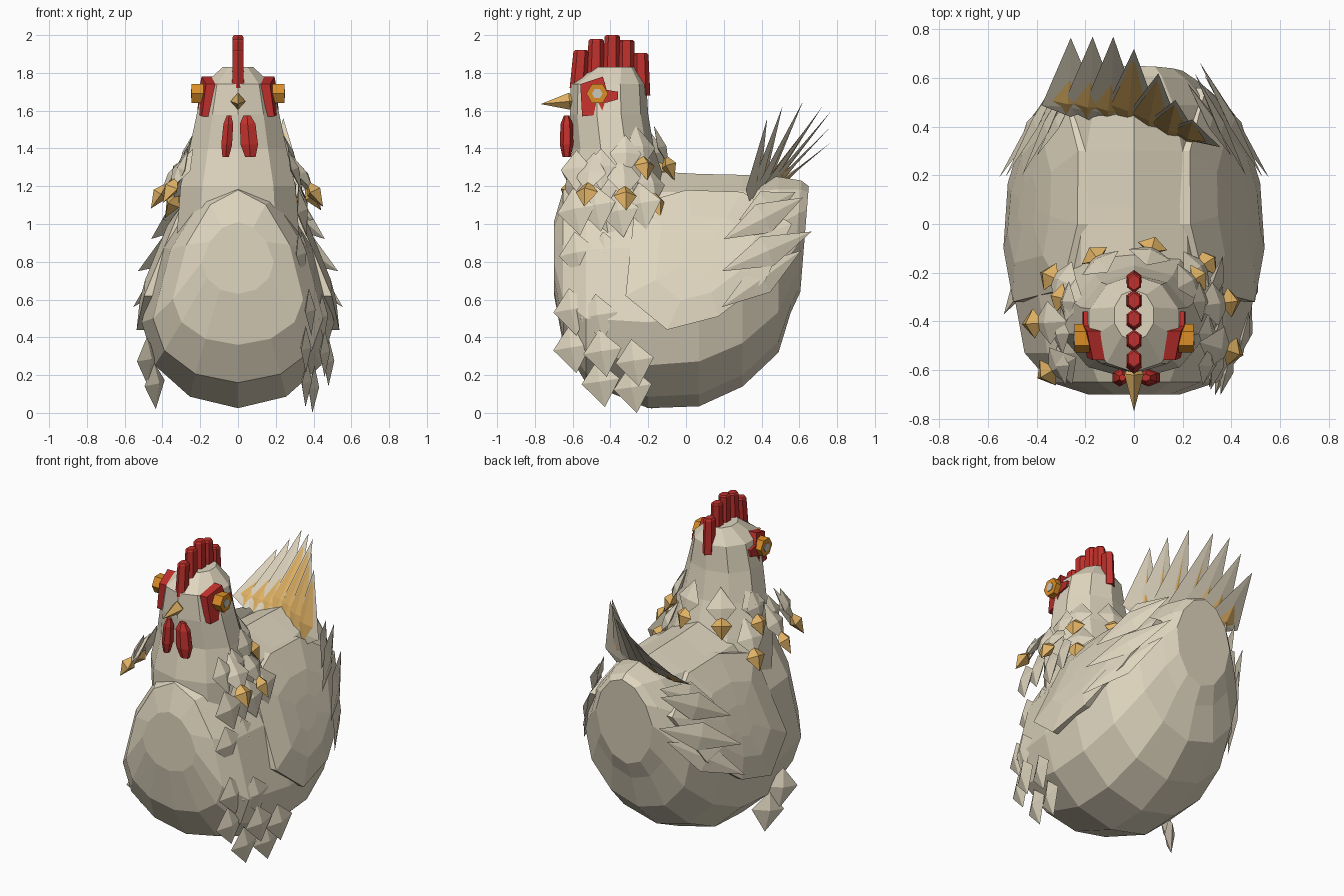
import bpy, bmesh
from math import sin, cos, pi, sqrt
from mathutils import Vector

if "Cube" in bpy.data.objects:
    bpy.data.objects.remove(bpy.data.objects["Cube"])


def material(name, rgb):
    m = bpy.data.materials.new(name)
    m.use_nodes = True
    m.diffuse_color = (*rgb, 1)
    node = next(n for n in m.node_tree.nodes if n.type == "BSDF_PRINCIPLED")
    node.inputs["Base Color"].default_value = (*rgb, 1)
    node.inputs["Roughness"].default_value = 0.9
    return m


cream = material("cream plumage", (0.74, 0.67, 0.52))
gold = material("golden tips", (0.75, 0.45, 0.13))
red = material("comb red", (0.53, 0.03, 0.025))
orange = material("eye orange", (0.70, 0.27, 0.02))
grey = material("pupil grey", (0.58, 0.58, 0.52))


def build(name, pieces, mat):
    """Join closed pieces (verts, faces) into one flat-shaded object."""
    bm = bmesh.new()
    for verts, faces in pieces:
        vs = [bm.verts.new(v) for v in verts]
        for f in faces:
            bm.faces.new([vs[i] for i in f])
    bmesh.ops.recalc_face_normals(bm, faces=bm.faces)
    me = bpy.data.meshes.new(name)
    bm.to_mesh(me)
    bm.free()
    me.materials.append(mat)
    bpy.context.collection.objects.link(bpy.data.objects.new(name, me))


def loft(rings):
    """Skin equal rings of points and cap both ends."""
    n = len(rings[0])
    verts = [p for r in rings for p in r]
    faces = [(k*n + i, k*n + (i+1) % n, (k+1)*n + (i+1) % n, (k+1)*n + i)
             for k in range(len(rings) - 1) for i in range(n)]
    return verts, faces + [tuple(range(n)), tuple(range(len(verts) - n, len(verts)))]


def kite(a, b, normal, width, bulge, shoulder=0.45):
    """Faceted feather from a to b, widest at the shoulder."""
    a, b, normal = Vector(a), Vector(b), Vector(normal)
    along = (b - a).normalized()
    side = along.cross(normal).normalized()
    out = side.cross(along).normalized()
    mid = a.lerp(b, shoulder)
    verts = [a, b, mid + side*width, mid + out*bulge, mid - side*width, mid - out*bulge]
    ring = (2, 3, 4, 5)
    return verts, [(e, ring[i], ring[(i+1) % 4]) for e in (0, 1) for i in range(4)]


def hexagon_prism(y, z, r, x0, x1):
    return loft([[(x, y + r*cos(i*pi/3), z + r*sin(i*pi/3)) for i in range(6)] for x in (x0, x1)])


# Body: egg-shaped sections from breast to rump (y, bottom, widest, top, half width)
SECTIONS = [(-0.70, 0.63, 0.80, 1.01, 0.19), (-0.65, 0.36, 0.60, 1.18, 0.345),
            (-0.53, 0.16, 0.50, 1.23, 0.45), (-0.20, 0.025, 0.48, 1.28, 0.51),
            (0.07, 0.035, 0.51, 1.265, 0.51), (0.30, 0.14, 0.60, 1.26, 0.465),
            (0.49, 0.32, 0.75, 1.25, 0.38), (0.61, 0.53, 0.88, 1.23, 0.27),
            (0.65, 0.64, 0.95, 1.20, 0.20)]


def taper(u):
    """Narrow the upper half of a section."""
    return 1 - 0.17*max(0, u)


def egg(y, bottom, widest, top, w):
    pts = []
    for i in range(12):
        u = cos(i*pi/6)
        z = widest + u*(top - widest if u > 0 else widest - bottom)
        lean = 0.08*(top - z) if y > 0.55 else 0
        pts.append((w*sin(i*pi/6)*taper(u), y - lean, z))
    return pts


build("body", [loft([egg(*s) for s in SECTIONS])], cream)


def flank(y, z):
    """Half width of the body at a given length and height."""
    for p, q in zip(SECTIONS, SECTIONS[1:]):
        if y <= q[0]:
            t = max(0, (y - p[0])/(q[0] - p[0]))
            _, bottom, widest, top, w = [u + (v-u)*t for u, v in zip(p, q)]
            u = (z - widest)/(top - widest if z > widest else widest - bottom)
            return w*sqrt(max(0, 1 - u*u))*taper(u)
    return 0.19


# Neck and head: one tapering column (height, front, back, half width)
COLUMN = [(0.95, -0.64, 0.02, 0.34), (1.20, -0.64, -0.10, 0.32), (1.40, -0.60, -0.17, 0.27),
          (1.58, -0.615, -0.20, 0.23), (1.74, -0.61, -0.21, 0.19), (1.83, -0.48, -0.27, 0.085)]
build("neck_and_head", [loft([[(w*sin(i*pi/5), (f+b)/2 - (b-f)/2*cos(i*pi/5), z)
                               for i in range(10)] for z, f, b, w in COLUMN])], cream)

# Beak and comb
build("beak", [kite((0, -0.56, 1.655), (0, -0.77, 1.635), (0, 0, 1), 0.04, 0.045, 0.27)], gold)
teeth = []
for y0, y1, z0, z1 in [(-0.57, -0.555, 1.72, 1.92), (-0.48, -0.475, 1.76, 1.98), (-0.395, -0.39, 1.78, 2.0),
                       (-0.315, -0.315, 1.76, 1.975), (-0.235, -0.24, 1.68, 1.905)]:
    teeth.append(loft([[(0.036*r*sin(i*pi/3), y + 0.046*r*cos(i*pi/3), z) for i in range(6)]
                       for y, z, r in ((y0, z0, 1), (y1, z1 - 0.01, 0.9), (y1, z1, 0.7))]))
build("comb", teeth, red)

# Wattles, cheek patches and eyes on both sides
PATCH = [(-0.56, 1.74), (-0.44, 1.78), (-0.42, 1.71), (-0.36, 1.70),
         (-0.36, 1.66), (-0.43, 1.64), (-0.45, 1.58), (-0.55, 1.57)]
wattles, patches, eyes, pupils = [], [], [], []
for s, w in ((-1, 0.033), (1, 0.053)):
    wattles.append(loft([[(s*(0.048 + 0.08*(1.57 - z)) + w*r*sin(i*pi/3), -0.632 + 0.036*r*cos(i*pi/3), z)
                          for i in range(6)]
                         for z, r in ((1.575, 0.4), (1.53, 0.9), (1.42, 1), (1.355, 0.6))]))
    # patches slant inwards towards the beak and widen downwards
    patches.append(loft([[(s*(0.2 - 0.24*max(0, -0.42 - y) + 0.12*(1.68 - z) + depth), y, z)
                          for y, z in PATCH] for depth in (-0.07, 0.01)]))
    eyes.append(hexagon_prism(-0.47, 1.69, 0.058, s*0.16, s*0.245))
    pupils.append(hexagon_prism(-0.47, 1.69, 0.028, s*0.24, s*0.249))
build("wattles", wattles, red)
build("cheek_patches", patches, red)
build("eyes", eyes, orange)
build("pupils", pupils, grey)

# Wings: raised panels following the flanks, with long feathers behind
WING = [(-0.27, 1.10), (-0.32, 0.62), (-0.10, 0.44), (0.17, 0.51),
        (0.42, 0.70), (0.56, 1.00), (0.30, 1.17), (0.0, 1.18)]
LONG = [(0.555, 0.19, 0.56, 0.29, 0.61, 0.86), (0.53, 0.19, 0.75, 0.27, 0.665, 0.96),
        (0.46, 0.20, 0.92, 0.25, 0.62, 1.14), (0.40, 0.28, 1.02, 0.22, 0.58, 1.17)]
wings, long_feathers = [], []
for s in (-1, 1):
    rings = []
    for size, lift in ((1, -0.08), (1, 0.03), (0.6, 0.025), (0.25, 0.015)):
        ring = []
        for y, z in WING:
            y, z = 0.08 + (y - 0.08)*size, 0.83 + (z - 0.83)*size
            ring.append((s*(flank(y, z) + lift), y, z))
        rings.append(ring)
    wings.append(loft(rings))
    for x0, y0, z0, x1, y1, z1 in LONG:
        long_feathers.append(kite((s*x1, y1, z1), (s*x0, y0, z0), (s, 0.6, 0.3), 0.085, 0.018, 0.5))
build("wings", wings, cream)
build("wing_feathers", long_feathers, cream)

# Breast and flank feathers: rows on one side, a pair on the other (side, length, height)
ROWS = [(1, y, z) for y, z in
        [(-0.58, 1.07), (-0.47, 1.09), (-0.35, 1.06), (-0.23, 1.10), (-0.57, 0.84), (-0.42, 0.84),
         (-0.60, 0.54), (-0.46, 0.51), (-0.60, 0.34), (-0.44, 0.32), (-0.27, 0.27),
         (-0.45, 0.16), (-0.28, 0.13)]] + [(-1, -0.28, 0.28), (-1, -0.20, 0.15)]
small = []
for s, y, z in ROWS:
    x = max(flank(y, z + 0.11), 0.32)
    small.append(kite((s*x, y - 0.02, z + 0.12), (s*(x + 0.01 + 0.06*(z - 0.5)), y + 0.02, z - 0.13),
                      (s, -0.25 if s > 0 else 0.6, 0), 0.105, 0.03))
build("breast_feathers", small, cream)

# Neck hackles with golden tips, hanging outwards all round
TIPS = [(0.42, -0.53, 1.14), (0.41, -0.32, 1.12), (0.315, -0.15, 1.085), (0.275, -0.215, 1.28),
        (0.08, -0.08, 1.28), (-0.37, -0.62, 1.16), (-0.43, -0.41, 1.13), (-0.32, -0.30, 1.26),
        (-0.36, -0.21, 1.08), (-0.17, -0.12, 1.26)]
PLAIN = [(0.34, -0.58, 1.22), (0.34, -0.45, 1.23), (0.31, -0.32, 1.30)]
hackles, points = [], []
for x, y, z in TIPS:
    out = Vector((x, y + 0.38, 0.1))
    tip = Vector((x, y, z))
    root = Vector((x*0.64, -0.38 + (y + 0.38)*0.7, z + 0.24))
    hackles.append(kite(root, tip.lerp(root, 0.12), out, 0.09, 0.025, 0.55))
    points.append(kite(tip.lerp(root, 0.38), tip.lerp(root, -0.2), out, 0.062, 0.042, 0.45))
for s in (-1, 1):
    for x, y, z in PLAIN:
        hackles.append(kite((s*x*0.78, y, z + 0.17), (s*x, y, z - 0.05), (s, y + 0.38, 0), 0.085, 0.025))
build("neck_hackles", hackles, cream)
build("hackle_tips", points, gold)

# Tail: a fan of thin blades swept across the rump, each with a golden vane
FAN = [(-0.26, 0.765, 1.43), (-0.17, 0.77, 1.52), (-0.085, 0.77, 1.60), (0.0, 0.72, 1.62),
       (0.10, 0.62, 1.65), (0.17, 0.51, 1.62), (0.24, 0.43, 1.56)]
blades, vanes = [], []
across = Vector((0.9, -0.35, -0.25)).normalized()
for i, tip in enumerate(FAN):
    t = i/(len(FAN) - 1)
    tip = Vector(tip)
    root = Vector((-0.26 + 0.5*t, 0.44 - 0.10*t, 1.17 - 0.06*t))
    facing = across.cross(tip - root).normalized()
    blades.append(kite(root, tip, facing, 0.12, 0.009, 0.14))
    # the outer blades carry short vanes on both faces, the inner ones long vanes in front
    long_vane = i > 2
    start = root + across*-0.02 + facing*(0.011 if long_vane else 0)
    end = root.lerp(tip, 0.9 if long_vane else 0.6)
    vanes.append(kite(start, end, facing, 0.075, 0.017, 0.3))
build("tail_feathers", blades, cream)
build("tail_vanes", vanes, gold)
